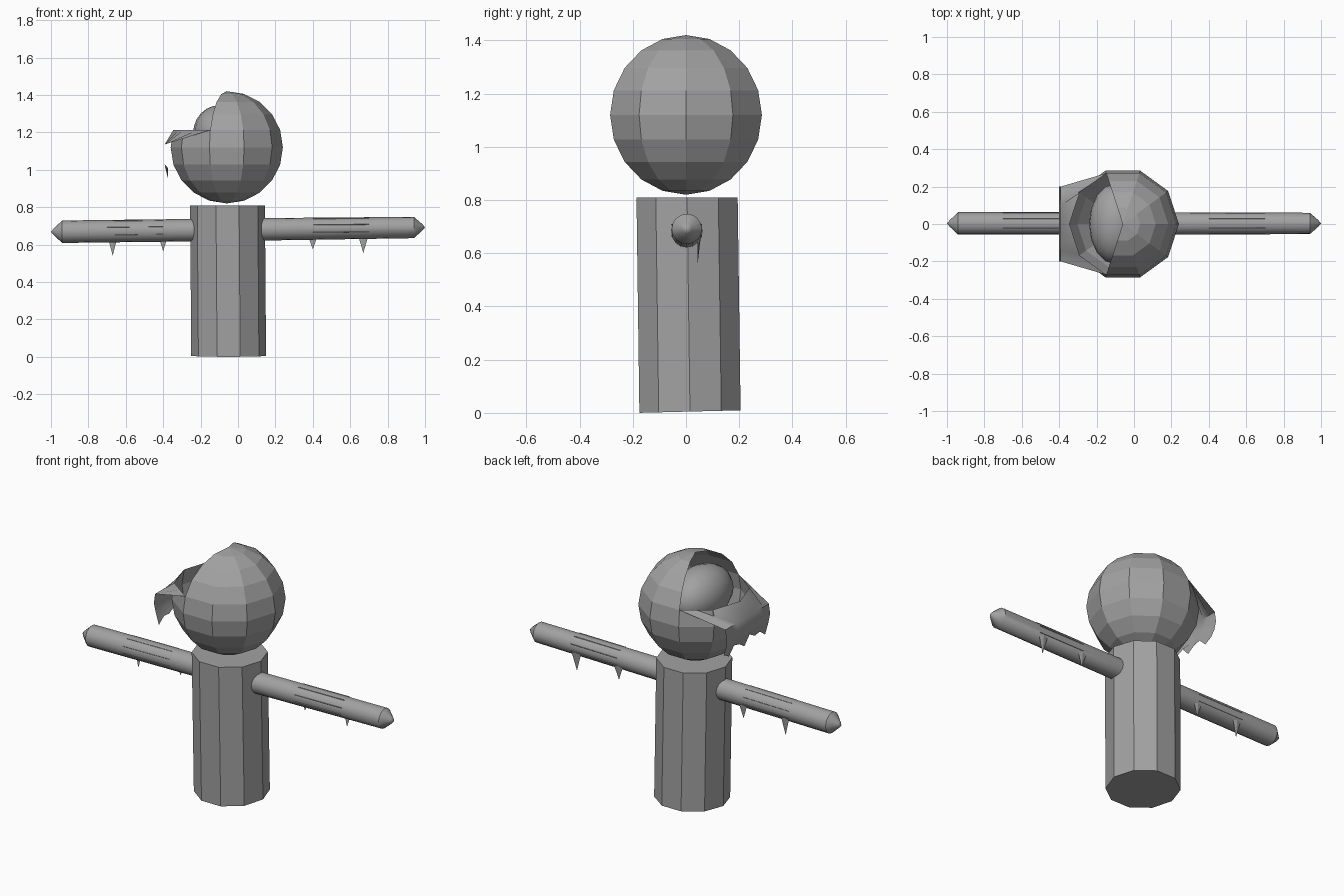
import bpy, bmesh, math
from mathutils import Vector

if "Cube" in bpy.data.objects:
    bpy.data.objects.remove(bpy.data.objects["Cube"])

GREY = bpy.data.materials.new("mid grey")
GREY.diffuse_color = (0.36, 0.36, 0.36, 1)
GREY.use_nodes = True
GREY.node_tree.nodes["Principled BSDF"].inputs["Base Color"].default_value = GREY.diffuse_color


def finish(name, bm, smooth=False, fix_normals=True):
    """Turn a bmesh into a named object with the grey material."""
    bmesh.ops.remove_doubles(bm, verts=bm.verts, dist=0.0005)
    if fix_normals:
        bmesh.ops.recalc_face_normals(bm, faces=bm.faces)
    me = bpy.data.meshes.new(name)
    bm.to_mesh(me)
    bm.free()
    me.materials.append(GREY)
    ob = bpy.data.objects.new(name, me)
    bpy.context.collection.objects.link(ob)
    if smooth:
        bpy.ops.object.select_all(action='DESELECT')
        ob.select_set(True)
        bpy.context.view_layer.objects.active = ob
        bpy.ops.object.shade_smooth_by_angle(angle=math.radians(40))
    return ob


def loft(rows, closed=True, skip=None):
    """Bridge rows of points; skip(row, column) leaves a face out."""
    bm = bmesh.new()
    vs = [[bm.verts.new(p) for p in row] for row in rows]
    n = len(rows[0])
    for i in range(len(rows) - 1):
        for j in range(n if closed else n - 1):
            if skip and skip(i, j):
                continue
            k = (j + 1) % n
            bm.faces.new((vs[i][j], vs[i][k], vs[i + 1][k], vs[i + 1][j]))
    return bm, vs


def ring(c, rx, ry, n=10):
    return [(c[0] + rx * math.cos(2 * math.pi * j / n),
             c[1] + ry * math.sin(2 * math.pi * j / n), c[2]) for j in range(n)]


# Body: ten-sided post, leaning very slightly
bm, vs = loft([ring((-0.05, 0.015, 0.005), 0.2, 0.2),
               ring((-0.056, 0.004, 0.81), 0.2, 0.2)])
bm.faces.new(vs[0][::-1])
bm.faces.new(vs[1])
for v in vs[0]:
    v.co.z += 0.025 * (v.co.y - 0.015)
finish("body", bm)

# Head: hollow faceted ball with its upper left quarter opened
C, R = Vector((-0.06, 0, 1.12)), 0.3
rows = []
for i in range(11):
    a = math.radians(-90 + 18 * i)
    r = max(R * math.cos(a), 0.0001)
    rows.append(ring((C.x, C.y, C.z + R * math.sin(a)), r, r))
bm, vs = loft(rows, skip=lambda i, j: i >= 6 and 3 <= j <= 6)
finish("head_shell", bm, fix_normals=False)

# Inner ball seen through the opening
bm = bmesh.new()
bmesh.ops.create_uvsphere(bm, u_segments=16, v_segments=12, radius=1)
for v in bm.verts:
    v.co = Vector((-0.1 + 0.14 * v.co.x, 0.215 * v.co.y, 1.195 + 0.15 * v.co.z))
finish("inner_ball", bm, smooth=True)

# Torn flap: folds out from the opening's rim and hangs down, ragged at the hem
def resample(pts, n):
    out = []
    for k in range(n):
        t = k / (n - 1) * (len(pts) - 1)
        i = min(int(t), len(pts) - 2)
        out.append(Vector(pts[i]).lerp(Vector(pts[i + 1]), t - i))
    return out


N = 9
rim = resample(rows[6][3:8], N)
hem = [0.98, 0.955, 1.0, 0.99, 0.96, 1.01, 0.985, 0.99, 0.955]
flap = [rim]
for x, z, w in ((-0.392, 1.135, 0.2), (-0.4, 1.08, 0.2), (-0.393, 1.03, 0.195)):
    flap.append([(x, w * (1 - 2 * k / (N - 1)), z) for k in range(N)])
flap.append([(-0.375, 0.19 * (1 - 2 * k / (N - 1)), hem[k]) for k in range(N)])
bm, vs = loft(flap, closed=False)
finish("torn_flap", bm, smooth=True, fix_normals=False)

# Arms: one bar through the body with pointed ends
arm_rows = []
for x, r in ((-1, 0.0001), (-0.985, 0.018), (-0.94, 0.06), (-0.25, 0.06),
             (0.14, 0.06), (0.94, 0.057), (0.985, 0.018), (1, 0.0001)):
    z = 0.68 + 0.012 * x
    arm_rows.append([(x, 0.003 + r * math.cos(2 * math.pi * j / 16),
                      z + r * math.sin(2 * math.pi * j / 16)) for j in range(16)])
bm, vs = loft(arm_rows)
finish("arms", bm, smooth=True)

# Hanging shreds under each arm
for n, (x, tip) in enumerate(((-0.67, 0.54), (-0.4, 0.565), (0.4, 0.575), (0.67, 0.555))):
    bm, vs = loft([ring((x, 0.05, 0.665), 0.032, 0.006, 4),
                   ring((x, 0.043, tip), 0.0001, 0.0001, 4)])
    finish("arm_shred_%d" % (n + 1), bm)

# Thin raised seams along each arm
for side in (-1, 1):
    for a in (20, 65, 115, 160, 200, 340):
        u = Vector((0, math.cos(math.radians(a)), math.sin(math.radians(a))))
        t = Vector((0, -u.z, u.y)) * 0.002
        pts = []
        for x in (0.4, 0.7):
            c = Vector((side * x, 0.003, 0.68 + 0.012 * side * x))
            pts.append([c + u * 0.057 + t, c + u * 0.061, c + u * 0.057 - t])
        bm, vs = loft(pts)
        finish("arm_seam", bm)
